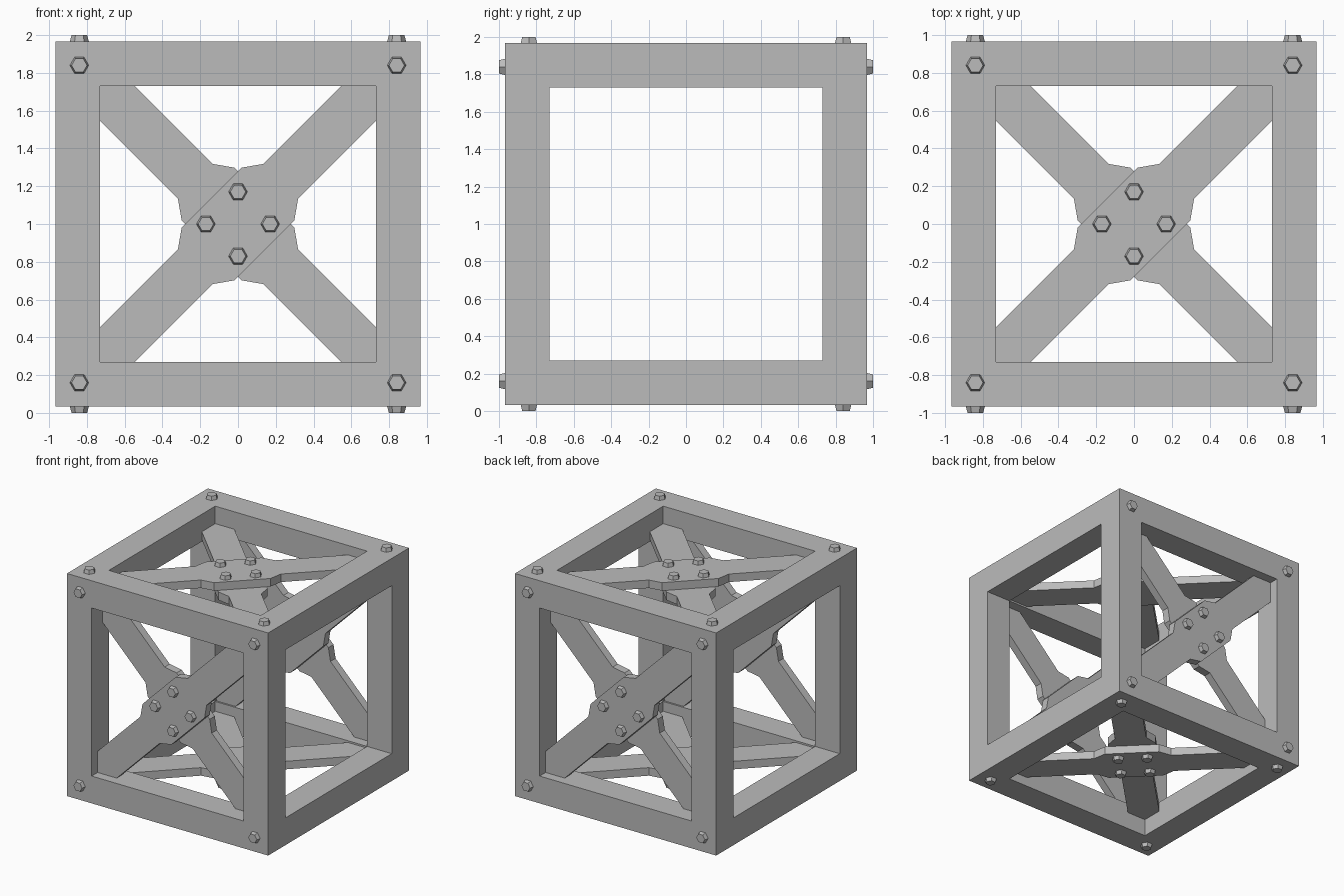
import bpy, bmesh, math
from itertools import product
from mathutils import Matrix, Vector

cube = bpy.data.objects.get("Cube")
if cube:
    bpy.data.objects.remove(cube, do_unlink=True)

GREY = (0.5, 0.5, 0.5, 1)
mat = bpy.data.materials.new("steel grey")
mat.use_nodes = True
mat.diffuse_color = GREY
mat.node_tree.nodes["Principled BSDF"].inputs["Base Color"].default_value = GREY

OUT, INN = 0.967, 0.73        # frame half sizes, outside and inside
FACE, THICK = 0.885, 0.07     # outer face of the front bar, bar thickness
HEAD = 0.033                  # bolt head height
LIFT = Matrix.Translation((0, 0, 1))


def finish(bm, name, matrix):
    bmesh.ops.recalc_face_normals(bm, faces=bm.faces)
    bm.transform(matrix)
    mesh = bpy.data.meshes.new(name)
    bm.to_mesh(mesh)
    bm.free()
    mesh.materials.append(mat)
    obj = bpy.data.objects.new(name, mesh)
    bpy.context.collection.objects.link(obj)


# Cube frame: the edge and corner cells of a 3 x 3 x 3 block, skinned as one shell
def frame():
    bm = bmesh.new()
    cuts = (-OUT, -INN, INN, OUT)
    solid = {c for c in product(range(3), repeat=3) if c.count(1) < 2}
    for cell in solid:
        for axis, side in product(range(3), (0, 1)):
            near = list(cell)
            near[axis] += 2 * side - 1
            if tuple(near) in solid:
                continue
            u, v = (axis + 1) % 3, (axis + 2) % 3
            corners = []
            for du, dv in ((0, 0), (1, 0), (1, 1), (0, 1)):
                p = list(cell)
                p[axis] += side
                p[u] += du
                p[v] += dv
                corners.append(bm.verts.new([cuts[i] for i in p]))
            bm.faces.new(corners if side else corners[::-1])
    bmesh.ops.remove_doubles(bm, verts=bm.verts, dist=0.0001)
    finish(bm, "cube_frame", LIFT)


# Diagonal bar: flat outline with a widened middle, extruded
def bar(name, angle, top, matrix):
    quarter = [(1.1, 0.13), (0.32, 0.13), (0.225, 0.197)]
    upper = quarter + [(-x, y) for x, y in reversed(quarter)]
    outline = upper + [(-x, -y) for x, y in upper]
    bm = bmesh.new()
    face = bm.faces.new([bm.verts.new((x, y, top)) for x, y in outline])
    ext = bmesh.ops.extrude_face_region(bm, geom=[face], use_keep_orig=True)
    moved = [g for g in ext["geom"] if isinstance(g, bmesh.types.BMVert)]
    bmesh.ops.translate(bm, verts=moved, vec=Vector((0, 0, -THICK)))
    finish(bm, name, matrix @ Matrix.Rotation(angle, 4, 'Z'))


# Tapered hexagonal bolt heads
def bolts(name, spots, base, matrix):
    bm = bmesh.new()
    for x, y in spots:
        bmesh.ops.create_cone(
            bm, cap_ends=True, segments=6, radius1=0.05, radius2=0.041, depth=HEAD,
            matrix=Matrix.Translation((x, y, base + HEAD / 2)) @ Matrix.Rotation(math.pi / 2, 4, 'Z'))
    finish(bm, name, matrix)


frame()
corner_spots = list(product((-0.84, 0.84), repeat=2))
centre_spots = [(0.17, 0), (-0.17, 0), (0, 0.17), (0, -0.17)]

# Four braced sides, turned about the x axis; the left and right sides stay open
for k, side in enumerate(("top", "front", "bottom", "back")):
    turn = LIFT @ Matrix.Rotation(k * math.pi / 2, 4, 'X')
    bar(side + "_outer_brace", math.pi / 4, FACE, turn)
    bar(side + "_inner_brace", -math.pi / 4, FACE - THICK, turn)
    bolts(side + "_corner_bolts", corner_spots, OUT, turn)
    bolts(side + "_centre_bolts", centre_spots, FACE, turn)
